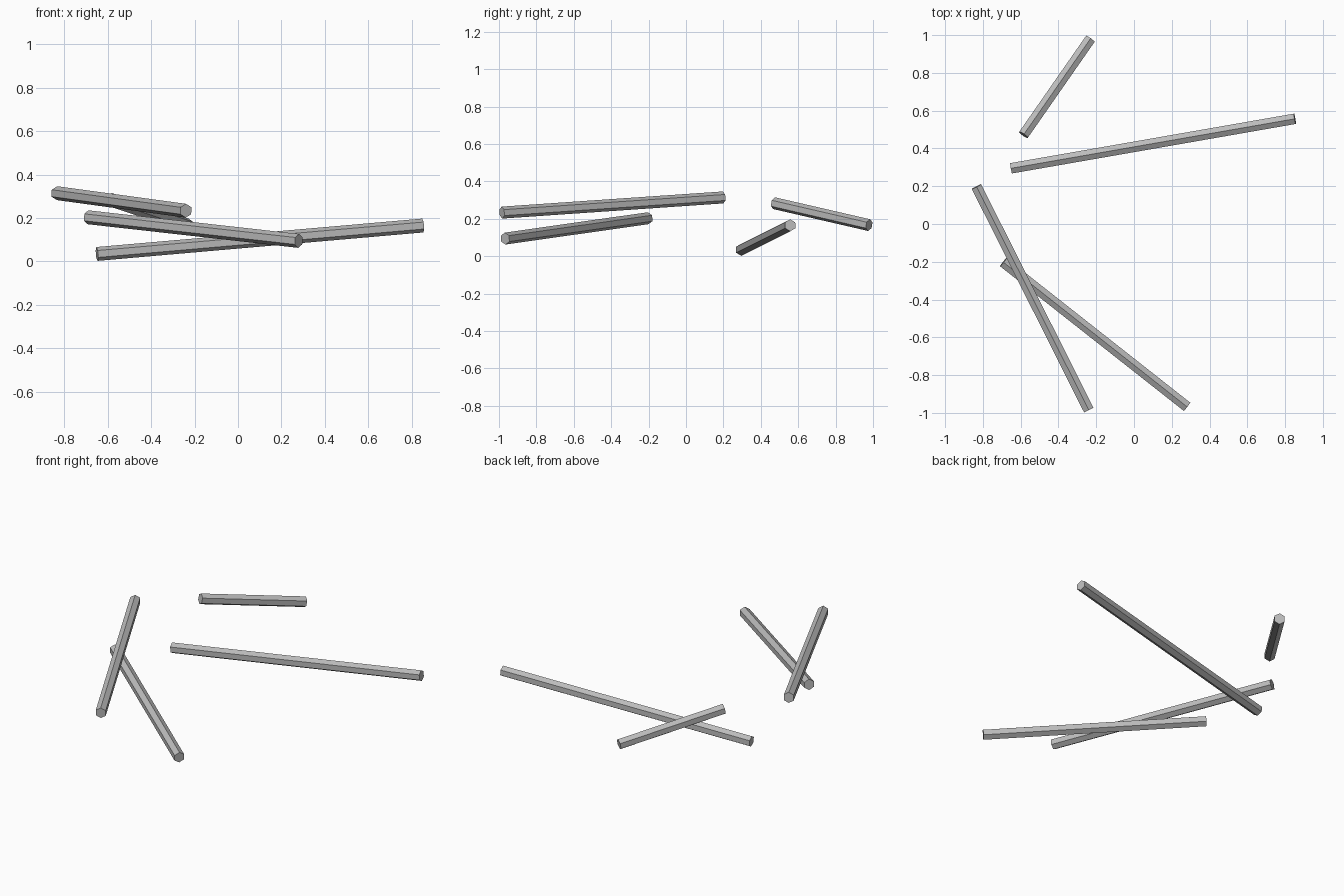
import bpy
from mathutils import Vector, Matrix

cube = bpy.data.objects.get("Cube")
if cube:
    bpy.data.objects.remove(cube, do_unlink=True)

RADIUS = 0.032

# One plain grey for every rod
grey = bpy.data.materials.new("rod grey")
grey.use_nodes = True
colour = (0.5, 0.5, 0.5, 1)
grey.diffuse_color = colour
grey.node_tree.nodes["Principled BSDF"].inputs["Base Color"].default_value = colour


def hex_rod(name, start, end):
    """Six-sided rod between two points, with one long edge on top."""
    start, end = Vector(start), Vector(end)
    axis = (end - start).normalized()
    side = axis.cross(Vector((0, 0, 1))).normalized()
    up = side.cross(axis)
    bpy.ops.mesh.primitive_cylinder_add(vertices=6, radius=RADIUS,
                                        depth=(end - start).length)
    rod = bpy.context.object
    rod.name = name
    # Local y carries a corner of the hexagon, so it points up
    turn = Matrix((side, up, -axis)).transposed()
    if turn.determinant() < 0:
        turn = Matrix((side, up, axis)).transposed()
    rod.matrix_world = Matrix.Translation((start + end) / 2) @ turn.to_4x4()
    rod.data.materials.append(grey)
    return rod


# Four loose rods scattered at slight tilts
hex_rod("long_rod", (-0.65, 0.295, 0.034), (0.852, 0.557, 0.165))
hex_rod("upper_crossing_rod", (-0.834, 0.198, 0.314), (-0.24, -0.984, 0.233))
hex_rod("lower_crossing_rod", (-0.692, -0.202, 0.203), (0.28, -0.967, 0.094))
hex_rod("short_rod", (-0.585, 0.472, 0.283), (-0.232, 0.979, 0.166))
